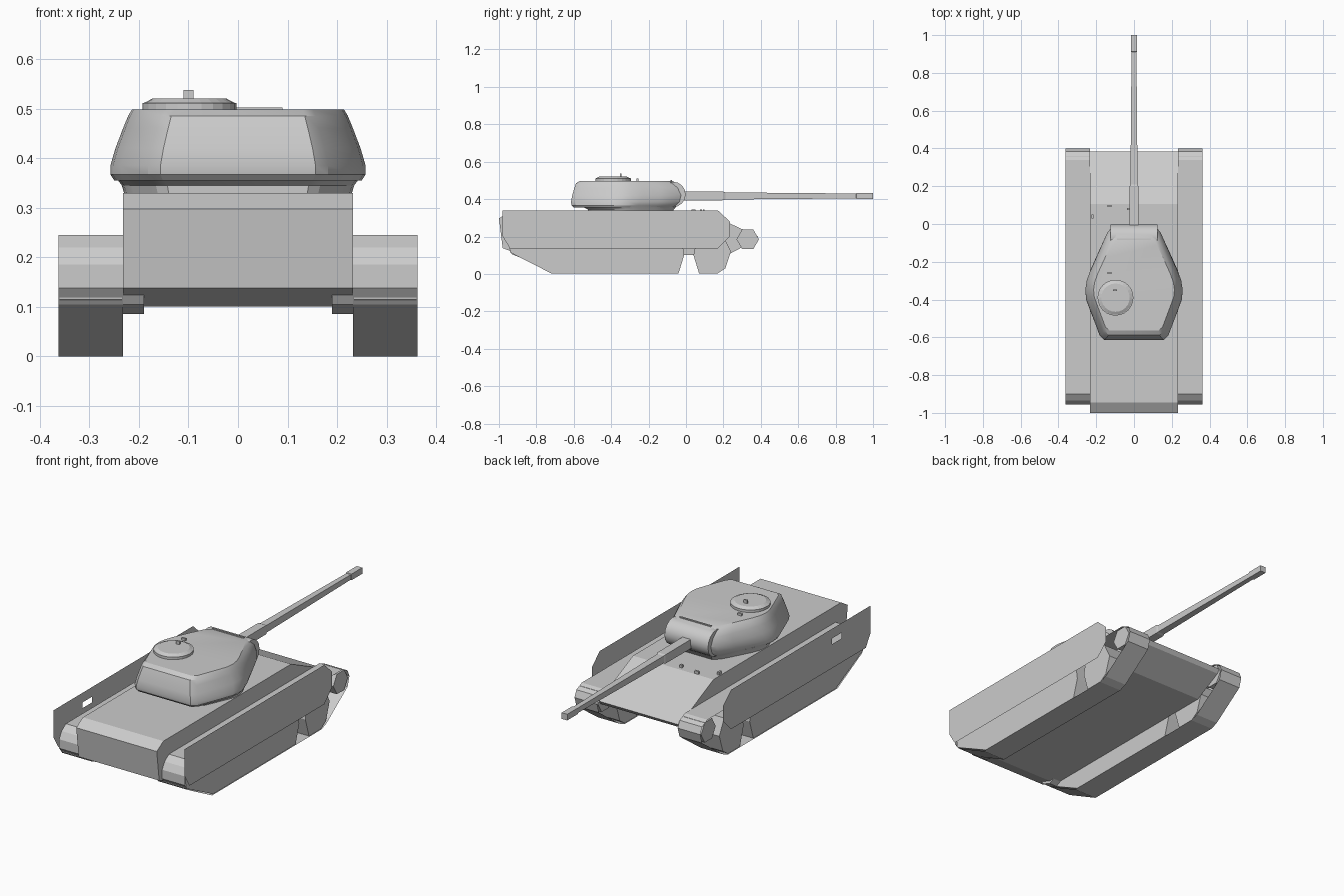
import bpy, bmesh, math
from mathutils import Matrix, Vector

if "Cube" in bpy.data.objects:
    bpy.data.objects.remove(bpy.data.objects["Cube"])


def finish(bm, name, recalc=True):
    if recalc:
        bmesh.ops.recalc_face_normals(bm, faces=bm.faces)
    me = bpy.data.meshes.new(name)
    bm.to_mesh(me)
    bm.free()
    ob = bpy.data.objects.new(name, me)
    bpy.context.collection.objects.link(ob)
    return ob


def loft(name, rings, caps=True):
    """Skin a series of equal-length closed rings."""
    bm = bmesh.new()
    vs = [[bm.verts.new(p) for p in r] for r in rings]
    n = len(rings[0])
    for a, b in zip(vs, vs[1:]):
        for i in range(n):
            j = (i + 1) % n
            bm.faces.new((a[i], a[j], b[j], b[i]))
    if caps:
        bm.faces.new(vs[0])
        bm.faces.new(vs[-1])
    return finish(bm, name)


def side_extrude(name, profile, x0, x1, caps=True):
    """Extrude a (y, z) profile across x."""
    return loft(name, [[(x, y, z) for y, z in profile] for x in (x0, x1)], caps)


def box(name, centre, size):
    bm = bmesh.new()
    bmesh.ops.create_cube(bm, size=1, matrix=Matrix.Translation(centre) @ Matrix.Diagonal((*size, 1)))
    return finish(bm, name)


def sheet(name, x, *loops):
    """Flat plate in the yz plane; extra loops are holes."""
    bm = bmesh.new()
    edges = []
    for loop in loops:
        v = [bm.verts.new((x, y, z)) for y, z in loop]
        edges += [bm.edges.new((v[i], v[(i + 1) % len(v)])) for i in range(len(v))]
    bmesh.ops.triangle_fill(bm, edges=edges, use_beauty=True, use_dissolve=False,
                            normal=Vector((1 if x > 0 else -1, 0, 0)))
    return finish(bm, name, False)


def ngon(cy, cz, r, n):
    return [(cy + r * math.cos(2 * math.pi * i / n), cz + r * math.sin(2 * math.pi * i / n)) for i in range(n)]


# Hull
side_extrude("hull", [(-1, .297), (-.945, .33), (.105, .33), (.385, .2), (.37, .18), (.22, .1),
                      (-.88, .1), (-.98, .138)], -.232, .232)

# Running gear, both sides
belt = [(-.90, .245), (-.935, .22), (-.955, .185), (-.955, .138), (-.93, .105), (-.73, 0), (.17, 0),
        (.21, .015), (.385, .14), (.4, .19), (.385, .225), (.34, .245)]
rear_wheels = [(-.9, .24), (-.95, .18), (-.94, .115), (-.72, .003), (-.04, .003), (-.01, .1), (-.03, .24)]
front_wheel = [(.04, .1), (.07, .003), (.17, .003), (.21, .03), (.24, .12), (.2, .2), (.06, .2)]
skirt = [(-.98, .34), (.17, .34), (.235, .28), (.235, .2), (.17, .135), (-.94, .135), (-.98, .2)]
slot = [(-.74, .26), (-.66, .26), (-.66, .29), (-.74, .29)]
for s, side in ((1, "right"), (-1, "left")):
    side_extrude(side + "_track_belt", belt, s * .232, s * .362, caps=False)
    for name, prof in (("road_wheels", rear_wheels), ("front_road_wheel", front_wheel),
                       ("idler_wheel", ngon(.33, .185, .06, 6))):
        side_extrude(side + "_" + name, prof, s * .234, s * .36)
    side_extrude(side + "_final_drive", [(-.95, .18), (-.95, .137), (-.93, .105), (-.88, .085), (-.84, .105),
                                         (-.83, .18)], s * .19, s * .234)
    sheet(side + "_skirt", s * .378, *([skirt] if s > 0 else [skirt, slot]))

# Turret: half outline mirrored, stacked in layers (z, width scale, front y, rear y)
half = [(.11, 0), (.145, -.04), (.185, -.13), (.228, -.23), (.248, -.29), (.255, -.34), (.25, -.39),
        (.233, -.44), (.18, -.59), (.155, -.615)]
outline = half + [(-x, y) for x, y in reversed(half)]


def layer(z, sx, front, rear):
    return [(x * sx, rear + (y + .615) / .615 * (front - rear), z) for x, y in outline]


loft("turret_ring", [layer(.328, .9, -.075, -.525), layer(.345, .92, -.065, -.525), layer(.362, .97, -.05, -.56)])
turret = loft("turret_body", [layer(*r) for r in (
    (.355, .98, -.06, -.60), (.367, 1.01, -.04, -.612), (.385, 1.01, -.02, -.615), (.42, .97, -.005, -.608),
    (.46, .91, -.015, -.597), (.485, .87, -.04, -.588), (.498, .84, -.08, -.565))])
side_extrude("mantlet", ngon(-.07, .425, .068, 16), -.125, .125)
box("roof_slit", (0, -.08, .497), (.18, .008, .01))

# Gun: square section (y, half width)
gun_z = .417
loft("gun_barrel", [[(a * h, y, gun_z + b * h) for a, b in ((1, 1), (-1, 1), (-1, -1), (1, -1))]
                    for y, h in ((-.03, .024), (.2, .023), (.21, .019), (.91, .013), (.912, .016), (1, .016))])

# Commander hatch and periscopes
loft("cupola", [[(-.098 + y, -.39 + z, h) for y, z in ngon(0, 0, r, 24)]
                for h, r in ((.495, .095), (.511, .095), (.512, .09), (.52, .075))])
box("cupola_periscope", (-.1, -.35, .527), (.02, .008, .02))
box("roof_periscope", (-.13, -.26, .503), (.022, .01, .014))
for i, (x, y, w, d) in enumerate(((-.13, .095, .022, .01), (-.03, .08, .012, .012), (-.22, .04, .01, .022))):
    box("driver_periscope_%d" % i, (x, y, .336), (w, d, .018))

# Smooth turret curves, keep hard edges
for ob in bpy.context.scene.objects:
    ob.select_set(ob.name in ("turret_body", "mantlet", "turret_ring"))
bpy.context.view_layer.objects.active = turret
bpy.ops.object.shade_smooth_by_angle(angle=math.radians(25))
